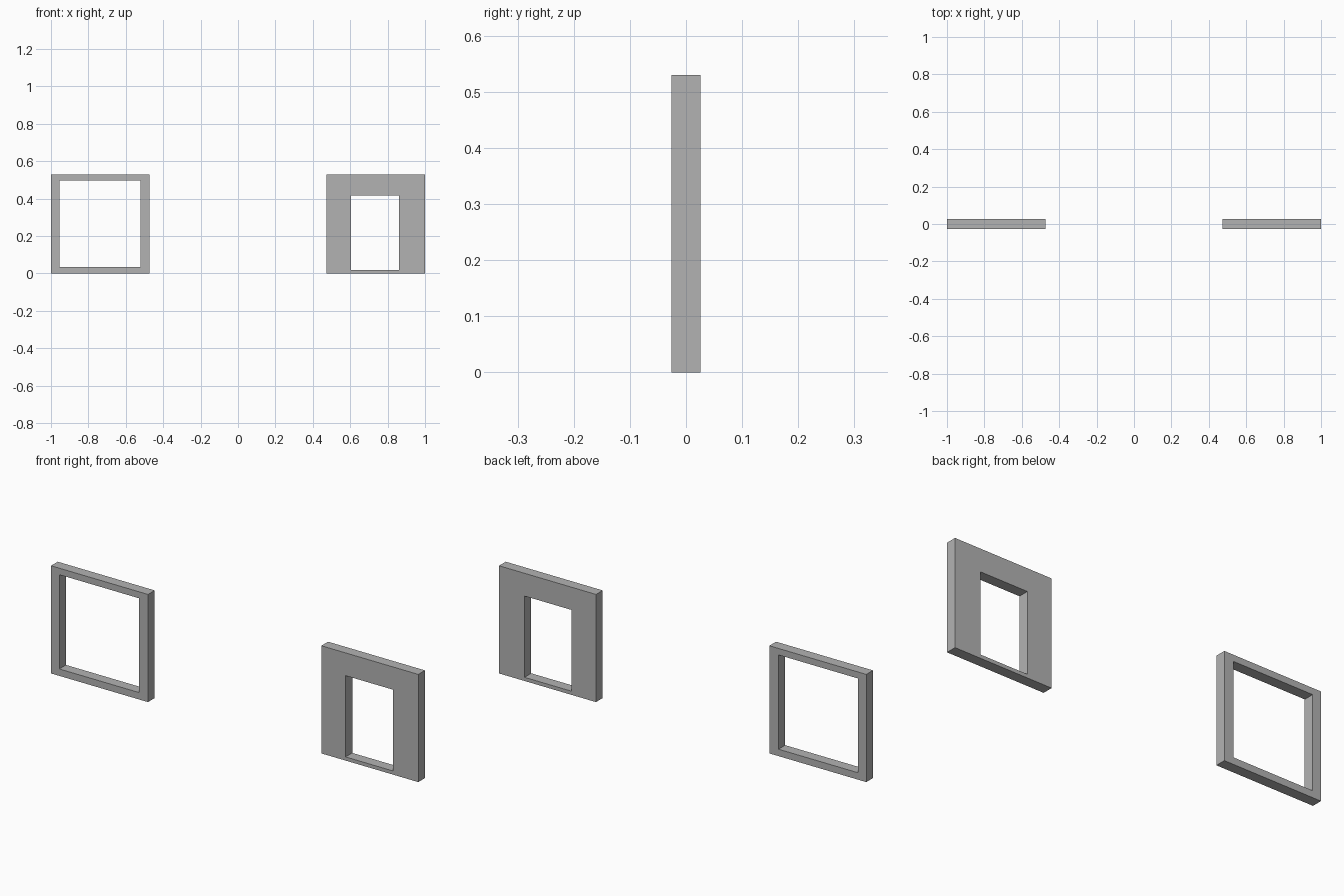
import bpy
import bmesh

cube = bpy.data.objects.get("Cube")
if cube:
    bpy.data.objects.remove(cube, do_unlink=True)

HEIGHT = 0.53
HALF_DEPTH = 0.026

# Plain grey plaster
grey = bpy.data.materials.new("plain_grey")
grey.use_nodes = True
colour = (0.45, 0.45, 0.45, 1)
grey.diffuse_color = colour
grey.node_tree.nodes["Principled BSDF"].inputs["Base Color"].default_value = colour


def rectangle(bm, left, right, bottom, top):
    corners = [(left, bottom), (right, bottom), (right, top), (left, top)]
    return [bm.verts.new((x, -HALF_DEPTH, z)) for x, z in corners]


def wall_with_opening(name, outer, opening):
    """Flat ring between two rectangles, extruded through the wall depth."""
    bm = bmesh.new()
    rim = rectangle(bm, *outer)
    hole = rectangle(bm, *opening)
    for i in range(4):
        j = (i + 1) % 4
        bm.faces.new((rim[i], rim[j], hole[j], hole[i]))
    result = bmesh.ops.extrude_face_region(bm, geom=bm.faces[:], use_keep_orig=True)
    moved = [v for v in result["geom"] if isinstance(v, bmesh.types.BMVert)]
    bmesh.ops.translate(bm, verts=moved, vec=(0, 2 * HALF_DEPTH, 0))
    bmesh.ops.recalc_face_normals(bm, faces=bm.faces[:])
    mesh = bpy.data.meshes.new(name)
    bm.to_mesh(mesh)
    bm.free()
    mesh.materials.append(grey)
    obj = bpy.data.objects.new(name, mesh)
    bpy.context.collection.objects.link(obj)
    return obj


# Thin frame with a wide window opening
wall_with_opening("window_frame_wall", (-1, -0.472, 0, HEIGHT),
                  (-0.955, -0.522, 0.034, 0.498))
# Solid wall with a doorway and low threshold
wall_with_opening("doorway_wall", (0.472, 1, 0, HEIGHT),
                  (0.604, 0.861, 0.018, 0.418))
